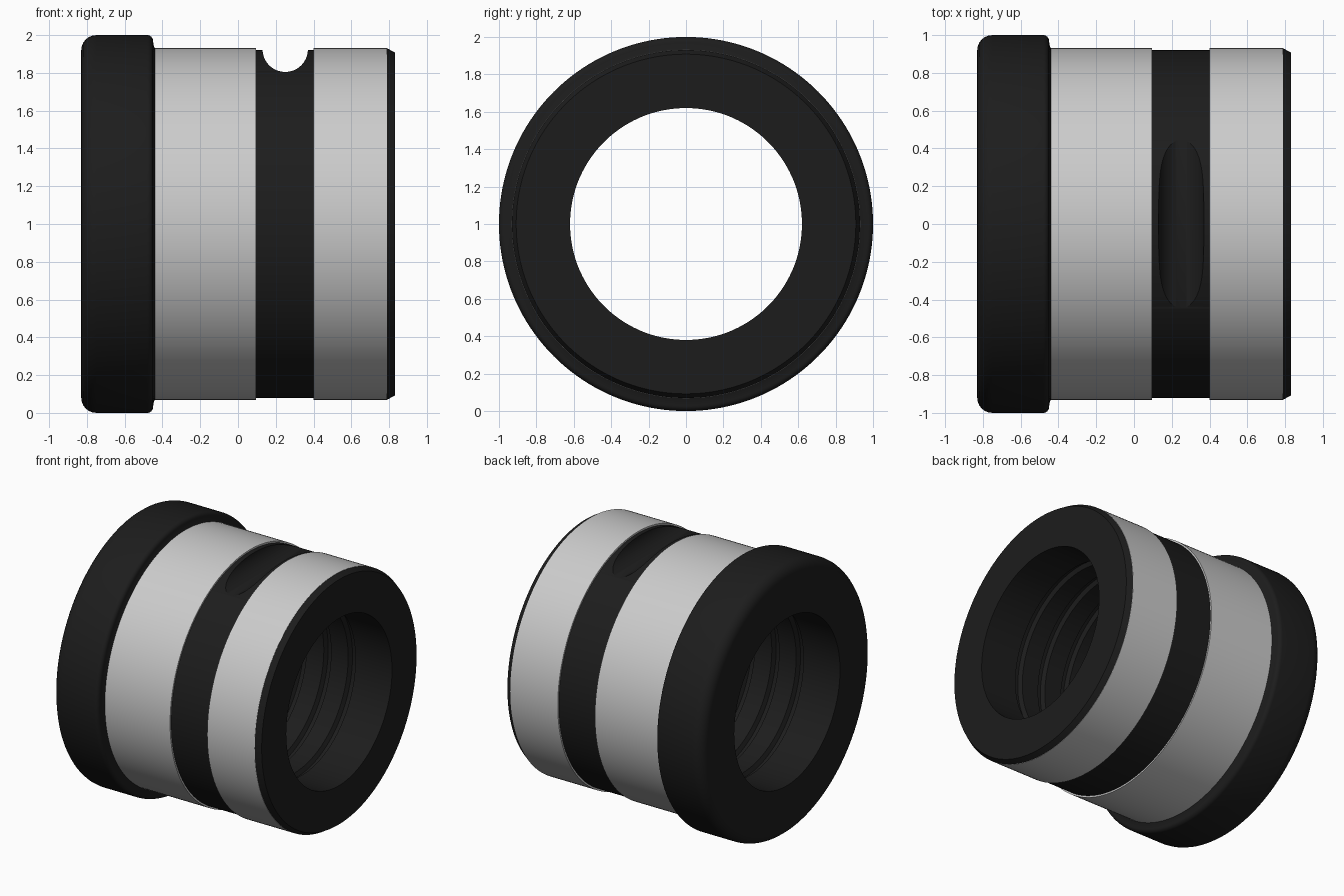
import bpy, bmesh, math

if "Cube" in bpy.data.objects:
    bpy.data.objects.remove(bpy.data.objects["Cube"])

SEG = 160
black = bpy.data.materials.new("black_plastic")
black.diffuse_color = (0.012, 0.012, 0.012, 1)
black.use_nodes = True
black.node_tree.nodes["Principled BSDF"].inputs["Base Color"].default_value = black.diffuse_color


def arc(cx, cr, rad, a0, a1, n=6):
    """Rounded corner points (x, radius) around a centre."""
    return [(cx + rad * math.cos(math.radians(a0 + (a1 - a0) * i / n)),
             cr + rad * math.sin(math.radians(a0 + (a1 - a0) * i / n))) for i in range(n + 1)]


def lathe(name, profile, mat=None):
    """Revolve a closed (x, radius) profile around the x axis at z = 1."""
    bm = bmesh.new()
    rings = []
    for s in range(SEG):
        a = 2 * math.pi * s / SEG
        rings.append([bm.verts.new((x, r * math.sin(a), 1 + r * math.cos(a))) for x, r in profile])
    n = len(profile)
    for s in range(SEG):
        p, q = rings[s], rings[(s + 1) % SEG]
        for i in range(n):
            j = (i + 1) % n
            bm.faces.new((p[i], p[j], q[j], q[i]))
    bmesh.ops.recalc_face_normals(bm, faces=bm.faces)
    mesh = bpy.data.meshes.new(name)
    bm.to_mesh(mesh)
    bm.free()
    ob = bpy.data.objects.new(name, mesh)
    bpy.context.collection.objects.link(ob)
    if mat:
        mesh.materials.append(mat)
    return ob


def smooth(ob):
    bpy.ops.object.select_all(action='DESELECT')
    ob.select_set(True)
    bpy.context.view_layer.objects.active = ob
    bpy.ops.object.shade_smooth_by_angle(angle=math.radians(30))


# Core: rounded flange, recessed barrel, chamfered end, grooved bore
profile = [(-0.83, 0.62)]
profile += arc(-0.75, 0.92, 0.08, 180, 90)
profile += arc(-0.48, 0.97, 0.03, 90, 0)
profile += [(-0.445, 0.94), (-0.435, 0.92), (0.79, 0.92), (0.79, 0.93), (0.83, 0.908), (0.83, 0.62)]
for k in range(6):
    c = 0.5 - 0.2 * k
    profile += [(c + 0.03, 0.62), (c + 0.015, 0.65), (c - 0.015, 0.65), (c - 0.03, 0.62)]
core = lathe("bushing_core", profile, black)

# Straight round notch milled across the top of the recess
bpy.ops.mesh.primitive_cylinder_add(vertices=64, radius=0.12, depth=2.4,
                                    location=(0.25, 0, 1.925), rotation=(math.pi / 2, 0, 0))
cutter = bpy.context.object
cutter.name = "notch_cutter"
cutter.data.materials.append(black)
cut = core.modifiers.new("notch", 'BOOLEAN')
cut.operation = 'DIFFERENCE'
cut.solver = 'EXACT'
cut.object = cutter
bpy.context.view_layer.objects.active = core
bpy.ops.object.modifier_apply(modifier="notch")
bpy.data.objects.remove(cutter, do_unlink=True)
smooth(core)

# Two metal bands around the barrel
for name, x0, x1 in (("wide_band", -0.44, 0.095), ("narrow_band", 0.40, 0.79)):
    smooth(lathe(name, [(x0, 0.91), (x0, 0.932), (x1, 0.932), (x1, 0.91)]))
